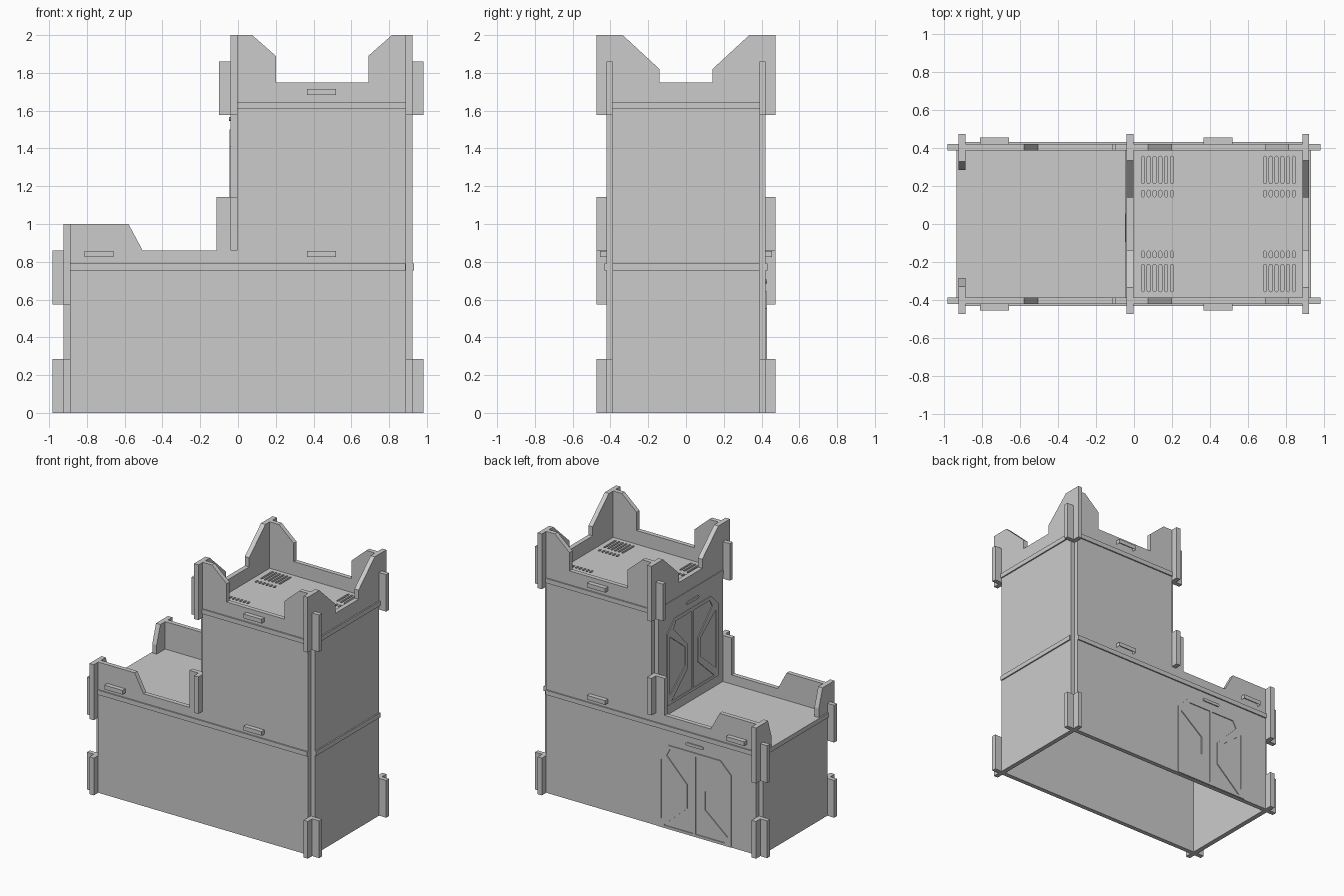
import bpy, bmesh
from math import sin, cos, pi
from mathutils import Matrix

if "Cube" in bpy.data.objects:
    bpy.data.objects.remove(bpy.data.objects["Cube"])

# local (u, v, w) -> world axes for each panel plane
PLANES = {
    'xy': Matrix.Identity(4),
    'xz': Matrix(((1, 0, 0, 0), (0, 0, -1, 0), (0, 1, 0, 0), (0, 0, 0, 1))),
    'yz': Matrix(((0, 0, 1, 0), (1, 0, 0, 0), (0, 1, 0, 0), (0, 0, 0, 1))),
}
NORMAL = {'xy': (0, 0, 1), 'xz': (0, 1, 0), 'yz': (1, 0, 0)}


def plate(name, loops, plane, lo, hi):
    """Flat panel between lo and hi; the first loop is the outline, the rest are holes."""
    cu = bpy.data.curves.new(name, 'CURVE')
    cu.dimensions, cu.fill_mode, cu.extrude = '2D', 'BOTH', (hi - lo) / 2
    for pts in loops:
        sp = cu.splines.new('POLY')
        sp.points.add(len(pts) - 1)
        for p, (u, v) in zip(sp.points, pts):
            p.co = (u, v, 0, 1)
        sp.use_cyclic_u = True
    tmp = bpy.data.objects.new(name + "_curve", cu)
    bpy.context.collection.objects.link(tmp)
    bpy.context.view_layer.update()
    dg = bpy.context.evaluated_depsgraph_get()
    me = bpy.data.meshes.new_from_object(tmp.evaluated_get(dg))
    bpy.data.objects.remove(tmp)
    shift = Matrix.Translation([c * (lo + hi) / 2 for c in NORMAL[plane]])
    me.transform(shift @ PLANES[plane])
    bm = bmesh.new()
    bm.from_mesh(me)
    bmesh.ops.remove_doubles(bm, verts=bm.verts, dist=1e-5)
    bmesh.ops.recalc_face_normals(bm, faces=bm.faces)
    for f in bm.faces:
        f.smooth = False
    bm.to_mesh(me)
    bm.free()
    me.name = name
    ob = bpy.data.objects.new(name, me)
    bpy.context.collection.objects.link(ob)
    return ob


def mirror(half):
    return half + [(-u, v) for u, v in reversed(half)]


def move(pts, du, dv):
    return [(u + du, v + dv) for u, v in pts]


def pill(cx, cy, w, h, n=4):
    """Rounded slot outline, long in the larger dimension."""
    r, pts = min(w, h) / 2, []
    for sign in (1, -1):
        for i in range(n + 1):
            a = -pi / 2 + pi * i / n if w > h else pi * i / n
            ox, oy = (w / 2 - r, 0) if w > h else (0, h / 2 - r)
            pts.append((cx + sign * (ox + r * cos(a)), cy + sign * (oy + r * sin(a))))
    return pts


# Front and back walls: L shape with corner tabs and battlements
long_wall = [
    (-.983, 0), (.983, 0), (.983, .285), (.889, .285), (.889, 1.577), (.983, 1.577),
    (.983, 1.86), (.923, 1.86), (.923, 2), (.815, 2), (.69, 1.89), (.69, 1.75),
    (.2, 1.75), (.2, 1.89), (.075, 2), (-.04, 2), (-.04, 1.86), (-.1, 1.86),
    (-.1, 1.577), (-.004, 1.577), (-.004, 1.143), (-.115, 1.143), (-.115, .86),
    (-.505, .86), (-.58, 1), (-.925, 1), (-.925, .86), (-.983, .86), (-.983, .575),
    (-.889, .575), (-.889, .285), (-.983, .285)]
plate("front_wall", [long_wall], 'xz', -.422, -.388)
plate("back_wall", [long_wall], 'xz', .388, .422)

# Cross walls, described by their +y half
crown = [(.389, 1.577), (.475, 1.577), (.475, 2), (.335, 2), (.14, 1.82), (.14, 1.75)]
foot = [(.475, 0), (.475, .285), (.389, .285)]
plate("right_wall", [mirror(foot + crown)], 'yz', .888, .923)
plate("left_wall", [mirror(foot + [(.389, .575), (.475, .575), (.475, 1), (.33, 1),
                                   (.285, .86), (.285, .77)])], 'yz', -.925, -.888)
plate("tower_wall", [mirror([(.389, .77), (.389, .86), (.475, .86), (.475, 1.143),
                             (.389, 1.143)] + crown)], 'yz', -.04, -.003)


# Floors: slabs whose edges poke through the walls, with open corners
def slab_outline(x0, x1, left_in, right_in):
    a, b, y0, y1 = x0 + left_in, x1 - right_in, .388, .432
    return [(x0, -y0), (a, -y0), (a, -y1), (b, -y1), (b, -y0), (x1, -y0),
            (x1, y0), (b, y0), (b, y1), (a, y1), (a, y0), (x0, y0)]


plate("balcony_floor", [slab_outline(-.935, .933, .047, .045)], 'xy', .755, .79)
vents = [pill(x0 + .0305 * i, s * y, .016, h)
         for x0 in (.047, .69) for i in range(6) for s in (1, -1)
         for y, h in ((.285, .145), (.16, .036))]
plate("tower_roof", [slab_outline(-.045, .933, .042, .045)] + vents, 'xy', 1.61, 1.645)

# Panelled double doors: raised frame and bars with panes left open
frame = mirror([(.31, 0), (.31, .55), (.22, .64)])
half_panes = [
    [(.28, .07), (.28, .52), (.09, .37), (.09, .23)],
    [(.012, .02), (.26, .02), (.06, .2), (.06, .38), (.235, .56), (.205, .615), (.012, .615)]]
panes = half_panes + [[(-u, v) for u, v in p] for p in half_panes]
door = [frame] + panes
plate("back_door", [move(p, -.37, .002) for p in door], 'xz', .41, .429)
plate("tower_door", [move(p, -.02, .86) for p in door], 'yz', -.046, -.03)
plate("back_door_slot", [pill(-.37, .695, .15, .022)], 'xz', .41, .43)
plate("tower_door_slot", [pill(-.02, 1.555, .15, .022)], 'yz', -.047, -.03)


# Locking pegs on the long walls, hollow underneath
def peg(name, x, z, side):
    ob = plate(name, [[(x - .077, .39 * side), (x + .077, .39 * side),
                       (x + .077, .456 * side), (x - .077, .456 * side)]],
               'xy', z - .016, z + .016)
    bm = bmesh.new()
    bm.from_mesh(ob.data)
    bmesh.ops.dissolve_limit(bm, angle_limit=.01, verts=bm.verts, edges=bm.edges)
    base = [f for f in bm.faces if f.normal.z < -.9]
    bmesh.ops.inset_region(bm, faces=base, thickness=.009)
    bmesh.ops.translate(bm, verts=list({v for f in base for v in f.verts}), vec=(0, 0, .022))
    bm.to_mesh(ob.data)
    bm.free()


for side, label in ((-1, "front"), (1, "back")):
    for i, (x, z) in enumerate(((-.735, .841), (.442, .841), (.442, 1.7))):
        peg(f"{label}_peg_{i + 1}", x, z, side)
